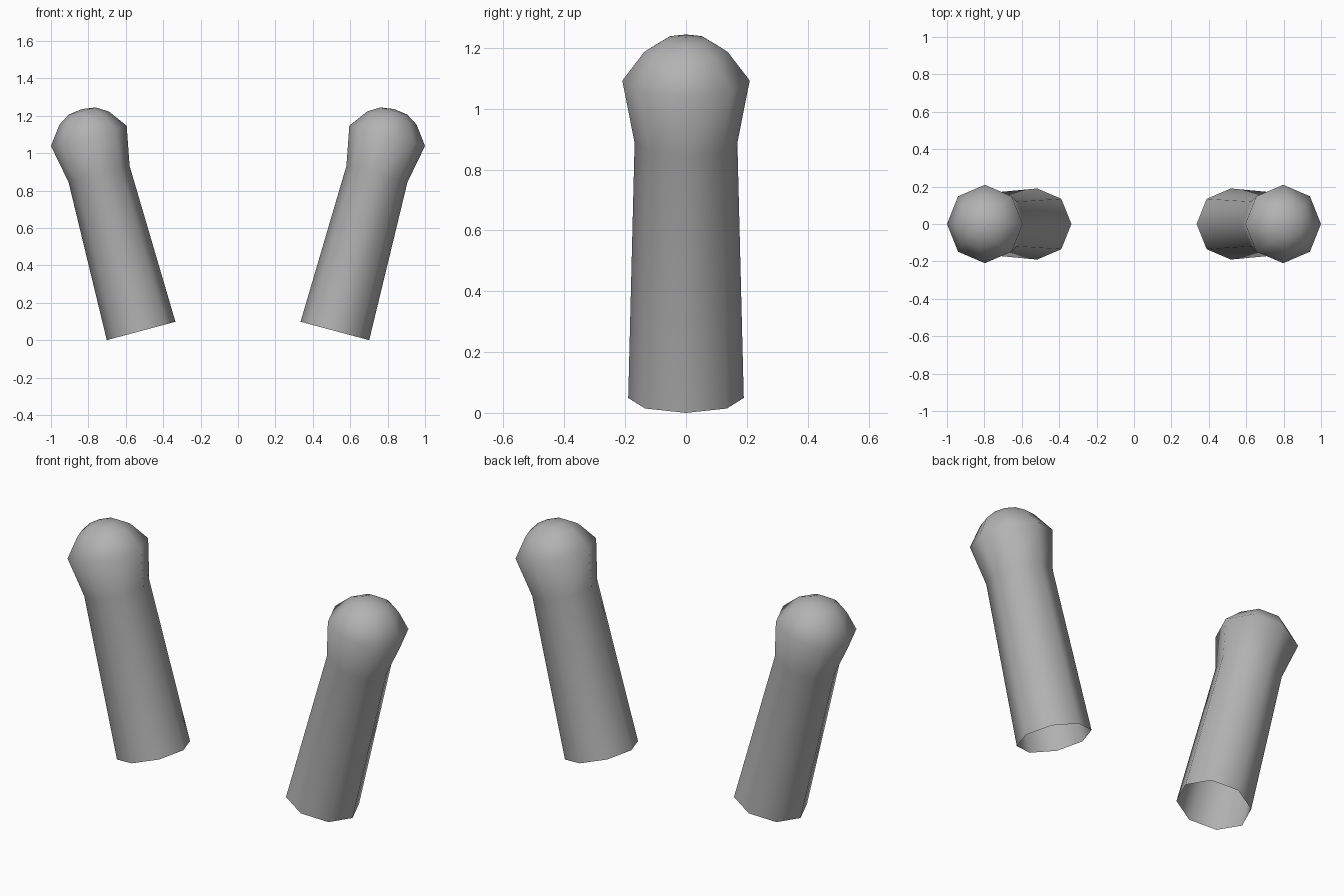
import bpy, bmesh
from math import cos, sin, tau, radians
from mathutils import Matrix

if "Cube" in bpy.data.objects:
    bpy.data.objects.remove(bpy.data.objects["Cube"])

SIDES = 8
TILT = radians(15)
# (radius, distance along the axis): open foot, neck, widest point, dome
PROFILE = [(0.19, 0), (0.169, 0.869), (0.2095, 1.08), (0.137, 1.178), (0.075, 1.217)]
TIP = 1.228

# One leaning post with an open foot and a rounded head
bm = bmesh.new()
rings = [[bm.verts.new((r * cos(tau * i / SIDES), r * sin(tau * i / SIDES), h))
          for i in range(SIDES)] for r, h in PROFILE]
tip = bm.verts.new((0, 0, TIP))
for low, high in zip(rings, rings[1:]):
    for i in range(SIDES):
        j = (i + 1) % SIDES
        bm.faces.new((low[i], low[j], high[j], high[i]))
for i in range(SIDES):
    bm.faces.new((rings[-1][i], rings[-1][(i + 1) % SIDES], tip))
for f in bm.faces:
    f.smooth = True
bm.transform(Matrix.Translation((0.518, 0, 0.19 * sin(TILT))) @ Matrix.Rotation(TILT, 4, 'Y'))

mesh = bpy.data.meshes.new("round_headed_posts")
bm.to_mesh(mesh)
bm.free()
posts = bpy.data.objects.new("round_headed_posts", mesh)
bpy.context.collection.objects.link(posts)

# Dark grey surface
grey = bpy.data.materials.new("dark_grey")
grey.diffuse_color = (0.45, 0.45, 0.45, 1)
grey.use_nodes = True
grey.node_tree.nodes["Principled BSDF"].inputs["Base Color"].default_value = grey.diffuse_color
mesh.materials.append(grey)

# Matching post on the other side
mirror = posts.modifiers.new("mirror", 'MIRROR')
mirror.use_axis = (True, False, False)
